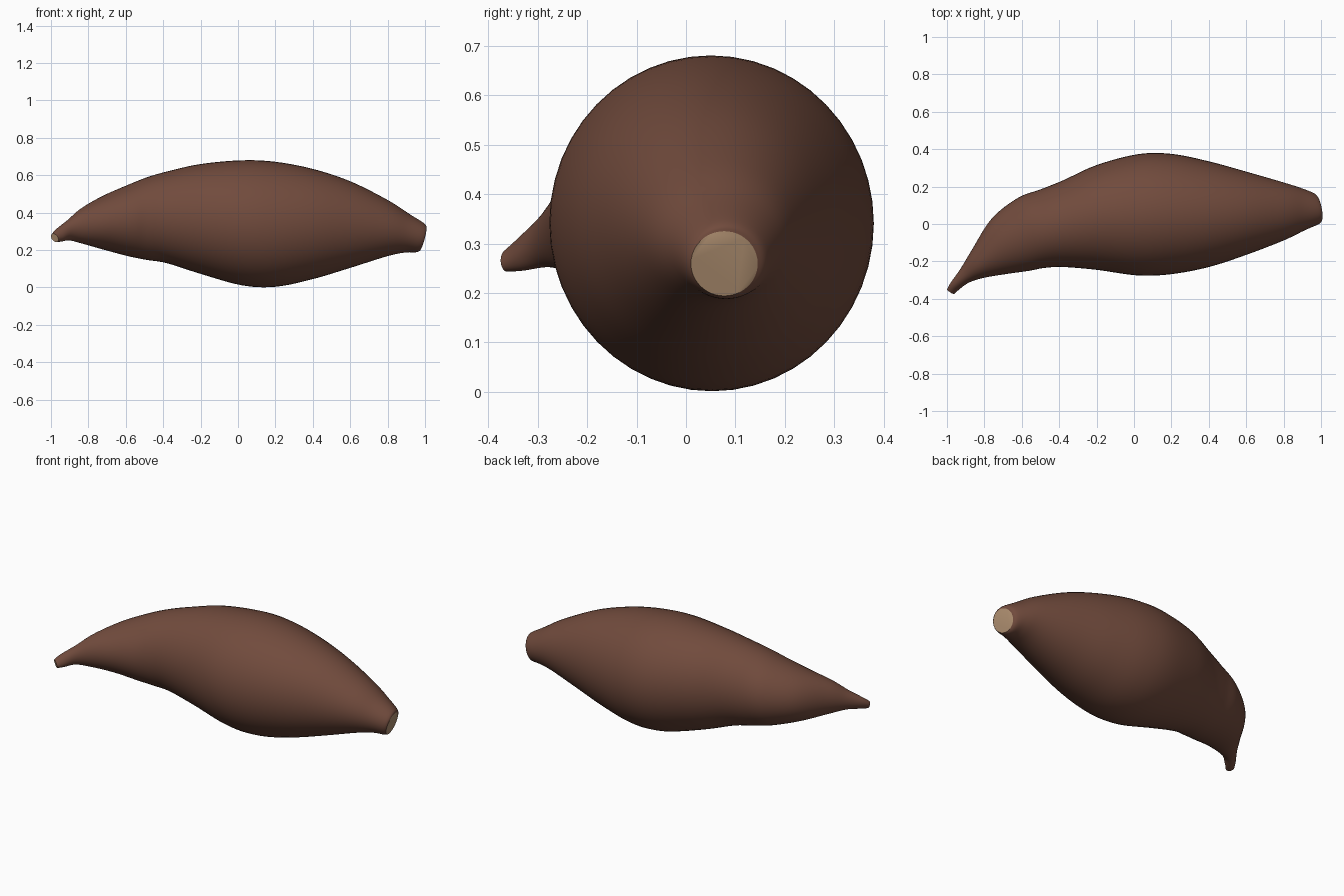
import bpy, bmesh, math
from mathutils import Vector

if "Cube" in bpy.data.objects:
    bpy.data.objects.remove(bpy.data.objects["Cube"])

# Sections along the root: front edge x,y | back edge x,y | bottom z, top z | x lean of the top
SECTIONS = [
    (-.962, -.375, -.998, -.348, .243, .288, -.008),
    (-.935, -.350, -.978, -.312, .245, .315, -.008),
    (-.880, -.312, -.925, -.235, .252, .365, 0),
    (-.800, -.287, -.865, -.135, .235, .425, 0),
    (-.680, -.267, -.760, .030, .203, .490, 0),
    (-.560, -.250, -.620, .140, .168, .548, 0),
    (-.480, -.235, -.500, .185, .148, .588, 0),
    (-.380, -.230, -.380, .233, .130, .620, 0),
    (-.200, -.245, -.200, .315, .073, .660, 0),
    (.020, -.275, .020, .373, .012, .680, 0),
    (.200, -.268, .200, .375, .004, .672, 0),
    (.400, -.230, .400, .335, .045, .634, 0),
    (.600, -.165, .600, .280, .105, .568, 0),
    (.800, -.088, .800, .222, .168, .468, 0),
    (.910, -.035, .900, .190, .187, .394, .010),
    (.982, -.003, .960, .165, .188, .345, .022),
    (.998, .010, .976, .145, .194, .325, .018),
]
SEG, STEPS = 48, 6


def material(name, rgb):
    m = bpy.data.materials.new(name)
    m.diffuse_color = (*rgb, 1)
    m.use_nodes = True
    m.node_tree.nodes["Principled BSDF"].inputs["Base Color"].default_value = m.diffuse_color
    return m


def smooth_sections(rows):
    """Catmull-Rom interpolation between the sections."""
    out, n = [], len(rows)
    for i in range(n - 1):
        quad = [rows[max(i - 1, 0)], rows[i], rows[i + 1], rows[min(i + 2, n - 1)]]
        for s in range(STEPS):
            t = s / STEPS
            out.append([0.5 * (2 * b + (c - a) * t + (2 * a - 5 * b + 4 * c - d) * t * t
                               + (3 * b - a - 3 * c + d) * t ** 3) for a, b, c, d in zip(*quad)])
    return out + [list(rows[-1])]


def ring(bm, row):
    xf, yf, xb, yb, z0, z1, lean = row
    centre = Vector(((xf + xb) / 2, (yf + yb) / 2, (z0 + z1) / 2))
    side = Vector(((xf - xb) / 2, (yf - yb) / 2, 0))
    up = Vector((lean, 0, (z1 - z0) / 2))
    return [bm.verts.new(centre + side * math.cos(a) + up * math.sin(a))
            for a in (2 * math.pi * k / SEG for k in range(SEG))]


# Tuber skin swept through the sections
bm = bmesh.new()
rings = [ring(bm, r) for r in smooth_sections(SECTIONS)]
for a, b in zip(rings, rings[1:]):
    for k in range(SEG):
        j = (k + 1) % SEG
        bm.faces.new((a[k], a[j], b[j], b[k]))
# Cut ends showing the pale flesh
for loop in (rings[0], rings[-1]):
    bm.faces.new(loop).material_index = 1
bmesh.ops.recalc_face_normals(bm, faces=bm.faces)

mesh = bpy.data.meshes.new("tuber")
bm.to_mesh(mesh)
bm.free()
tuber = bpy.data.objects.new("tuber", mesh)
bpy.context.collection.objects.link(tuber)
mesh.materials.append(material("brown skin", (.165, .070, .046)))
mesh.materials.append(material("pale flesh", (.42, .27, .16)))

bpy.context.view_layer.objects.active = tuber
tuber.select_set(True)
bpy.ops.object.shade_smooth_by_angle(angle=math.radians(40))
